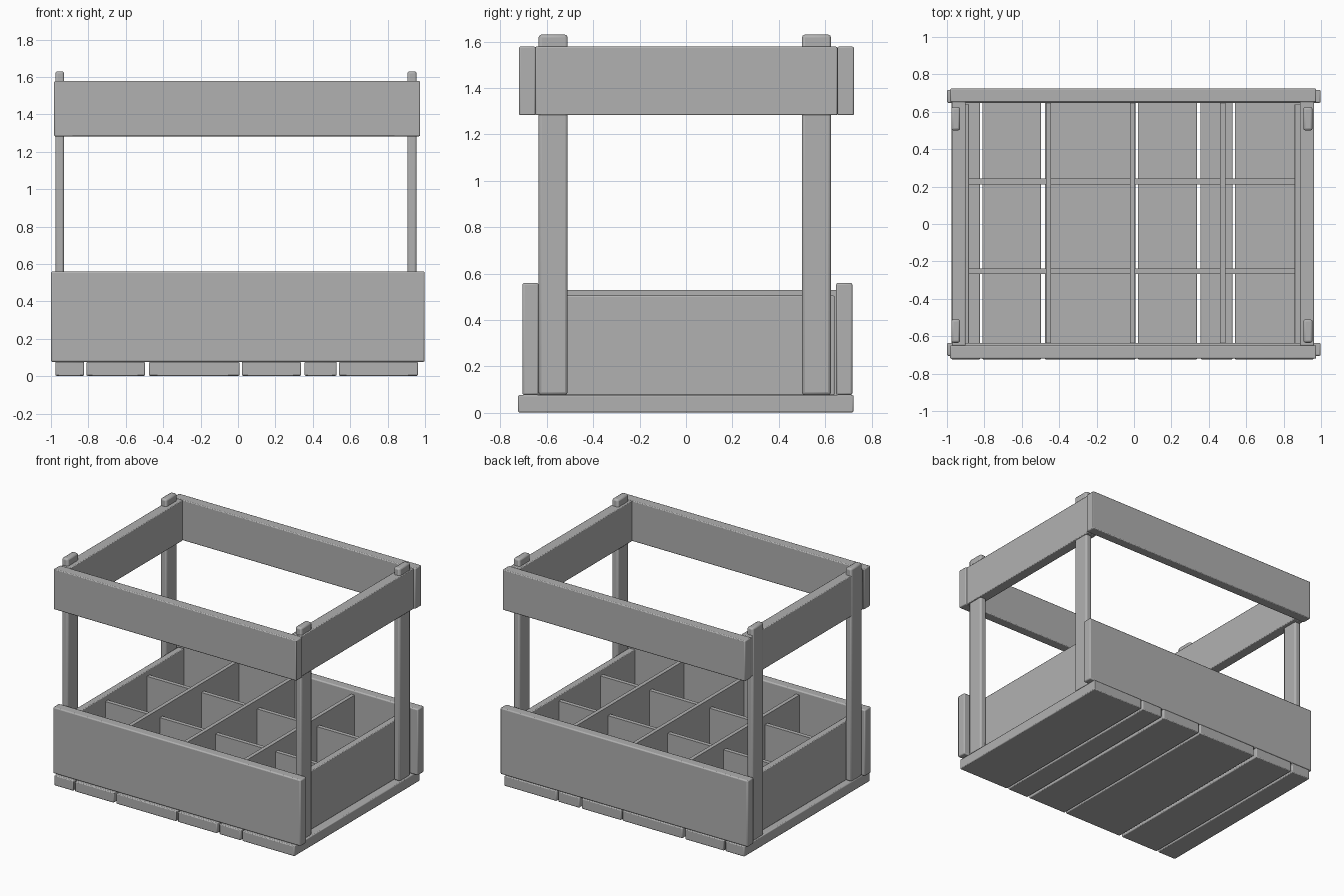
import bpy

if "Cube" in bpy.data.objects:
    bpy.data.objects.remove(bpy.data.objects["Cube"])

# Plain darker grey for the whole crate
grey = bpy.data.materials.new("crate_grey")
grey.diffuse_color = (0.44, 0.44, 0.44, 1)
grey.use_nodes = True
grey.node_tree.nodes["Principled BSDF"].inputs["Base Color"].default_value = grey.diffuse_color


def board(name, x, y, z, bevel=0.008, segments=2):
    """Box from (min, max) extents with softened edges."""
    lo, hi = zip(x, y, z)
    bpy.ops.mesh.primitive_cube_add(size=1, location=[(a + b) / 2 for a, b in zip(lo, hi)])
    ob = bpy.context.object
    ob.name = name
    ob.scale = [b - a for a, b in zip(lo, hi)]
    bpy.ops.object.transform_apply(location=False, rotation=False, scale=True)
    ob.data.materials.append(grey)
    if bevel:
        mod = ob.modifiers.new("soft_edges", 'BEVEL')
        mod.width = bevel
        mod.segments = segments
        bpy.ops.object.shade_smooth_by_angle()
    return ob


# Floor planks of uneven width
planks = [(-0.976, -0.823), (-0.81, -0.497), (-0.476, 0.008),
          (0.021, 0.337), (0.356, 0.527), (0.54, 0.962)]
for i, x in enumerate(planks):
    board(f"floor_plank_{i + 1}", x, (-0.724, 0.722), (0.002, 0.077), 0.006)

# Long side boards, lower and upper
for name, lower_y, upper_y in (("front", (-0.705, -0.635), (-0.72, -0.648)),
                               ("back", (0.647, 0.717), (0.652, 0.724))):
    board(f"{name}_lower_board", (-1.0, 0.998), lower_y, (0.077, 0.56))
    board(f"{name}_upper_board", (-0.983, 0.974), upper_y, (1.283, 1.578), 0.006)

# Short end boards, lower and upper
for name, lower_x, upper_x in (("left", (-0.93, -0.883), (-0.974, -0.9)),
                               ("right", (0.857, 0.905), (0.887, 0.963))):
    board(f"{name}_lower_end", lower_x, (-0.64, 0.641), (0.077, 0.505), 0.005)
    board(f"{name}_upper_end", upper_x, (-0.65, 0.652), (1.283, 1.578), 0.005)

# Corner posts
for side, x in (("left", (-0.977, -0.929)), ("right", (0.905, 0.955))):
    for end, y in (("front", (-0.635, -0.51)), ("back", (0.50, 0.625))):
        board(f"{end}_{side}_post", x, y, (0.077, 1.63), 0.012)

# Bottle dividers: taller across, lower along the length
for i, x in enumerate((-0.457, -0.008, 0.475)):
    board(f"cross_divider_{i + 1}", (x - 0.014, x + 0.014), (-0.64, 0.648), (0.077, 0.53), 0)
for i, y in enumerate((-0.253, 0.227)):
    board(f"long_divider_{i + 1}", (-0.885, 0.862), (y - 0.015, y + 0.015), (0.077, 0.465), 0)
